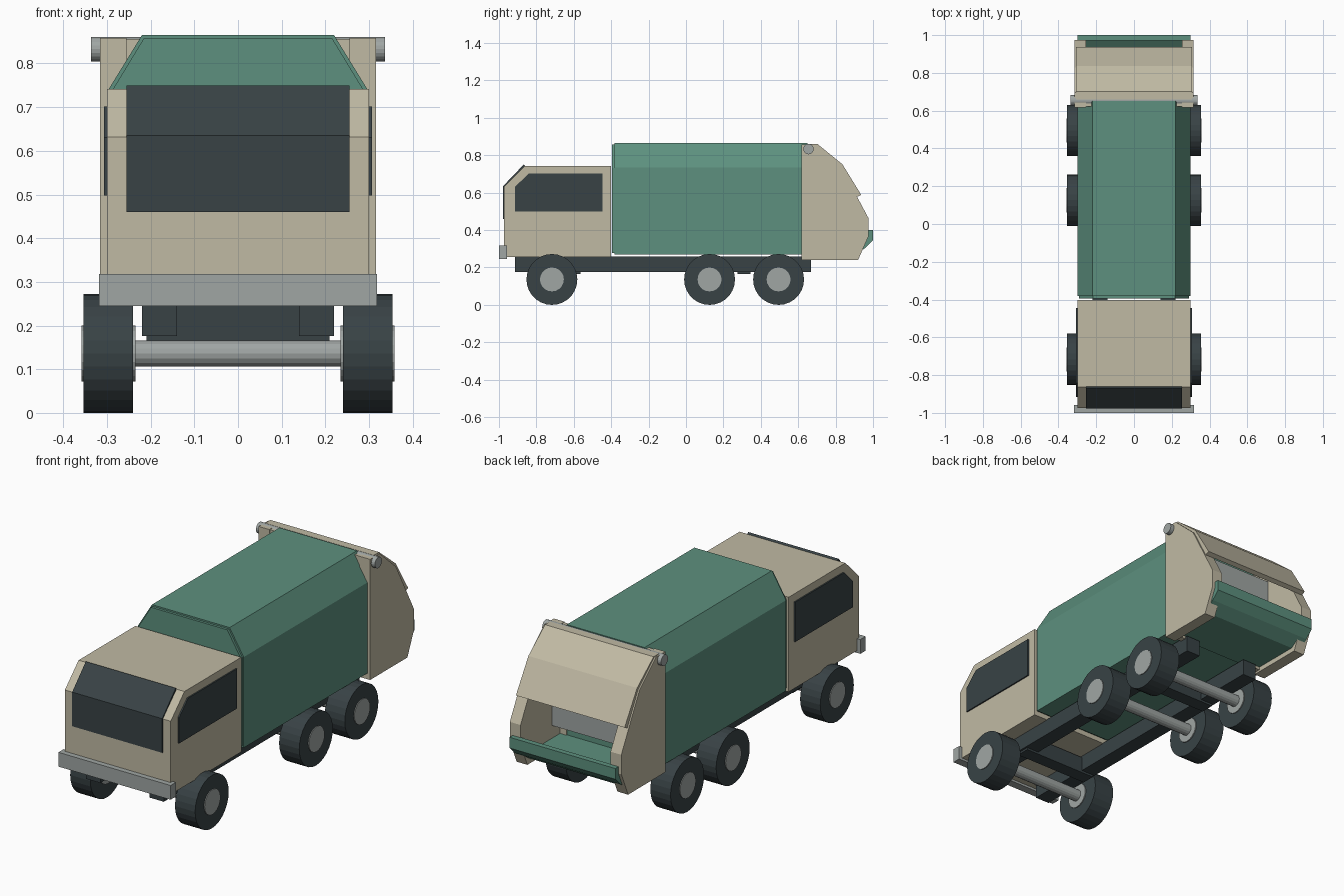
import bpy, bmesh, math
from mathutils import Matrix

if "Cube" in bpy.data.objects:
    bpy.data.objects.remove(bpy.data.objects["Cube"])


def material(name, rgb):
    m = bpy.data.materials.new(name)
    m.diffuse_color = (*rgb, 1)
    m.use_nodes = True
    m.node_tree.nodes["Principled BSDF"].inputs["Base Color"].default_value = m.diffuse_color
    return m


TAN = material("tan_paint", (0.53, 0.49, 0.37))
GREEN = material("green_paint", (0.11, 0.28, 0.21))
DARK = material("dark", (0.04, 0.055, 0.06))
GREY = material("grey_metal", (0.35, 0.38, 0.37))


def finish(name, bm, mat, mirror=False):
    bmesh.ops.recalc_face_normals(bm, faces=bm.faces[:])
    me = bpy.data.meshes.new(name)
    bm.to_mesh(me)
    bm.free()
    me.materials.append(mat)
    ob = bpy.data.objects.new(name, me)
    bpy.context.collection.objects.link(ob)
    if mirror:
        ob.modifiers.new("mirror", 'MIRROR')
    return ob


def extrude(name, pts, a, b, mat, axis='X', mirror=False):
    """Extrude a (y, z) outline along x, or an (x, z) outline along y."""
    bm = bmesh.new()
    co = (lambda p: (a, *p)) if axis == 'X' else (lambda p: (p[0], a, p[1]))
    face = bm.faces.new([bm.verts.new(co(p)) for p in pts])
    new = bmesh.ops.extrude_face_region(bm, geom=[face])["geom"]
    vec = (b - a, 0, 0) if axis == 'X' else (0, b - a, 0)
    bmesh.ops.translate(bm, vec=vec, verts=[v for v in new if isinstance(v, bmesh.types.BMVert)])
    return finish(name, bm, mat, mirror)


def box(name, x, y, z, mat, mirror=False):
    pts = [(y[0], z[0]), (y[1], z[0]), (y[1], z[1]), (y[0], z[1])]
    return extrude(name, pts, x[0], x[1], mat, mirror=mirror)


def rod(name, r, x0, x1, y, z, mat, sides=24, mirror=False):
    bm = bmesh.new()
    m = Matrix.Translation(((x0 + x1) / 2, y, z)) @ Matrix.Rotation(math.pi / 2, 4, 'Y')
    bmesh.ops.create_cone(bm, cap_ends=True, segments=sides, radius1=r, radius2=r,
                          depth=x1 - x0, matrix=m)
    return finish(name, bm, mat, mirror)


# Cab with bent windscreen, side windows and bumper
extrude("cab", [(-0.973, 0.257), (-0.973, 0.632), (-0.862, 0.742), (-0.402, 0.742),
                (-0.402, 0.257)], -0.3, 0.3, TAN)
extrude("windscreen", [(-0.978, 0.46), (-0.978, 0.635), (-0.868, 0.75), (-0.858, 0.74),
                       (-0.966, 0.63), (-0.966, 0.46)], -0.255, 0.255, DARK)
extrude("side_window", [(-0.915, 0.498), (-0.915, 0.63), (-0.842, 0.702), (-0.446, 0.702),
                        (-0.446, 0.498)], 0.295, 0.307, DARK, mirror=True)
box("bumper", (-0.318, 0.318), (-1.0, -0.957), (0.245, 0.318), GREY)


# Refuse body with slightly inset front panel
def section(d):
    half = [(0.3 - d, 0.27 + d), (0.3 - d, 0.735 - d * 0.4), (0.22 - d * 0.5, 0.865 - d)]
    return half + [(-x, z) for x, z in reversed(half)]


extrude("refuse_body", section(0), -0.382, 0.65, GREEN, axis='Y')
extrude("body_front_panel", section(0.008), -0.395, -0.38, GREEN, axis='Y')

# Tailgate: side plates, front posts, bent cover, hinge rod
extrude("tailgate_side", [(0.618, 0.24), (0.618, 0.858), (0.695, 0.858), (0.828, 0.74),
                          (0.975, 0.465), (0.975, 0.365), (0.92, 0.24)],
        0.255, 0.316, TAN, mirror=True)
box("tailgate_post", (0.22, 0.3), (0.622, 0.655), (0.25, 0.856), TAN, mirror=True)
extrude("tailgate_cover", [(0.66, 0.845), (0.66, 0.861), (0.702, 0.861), (0.836, 0.752),
                           (0.937, 0.588), (0.915, 0.578), (0.82, 0.735), (0.695, 0.845)],
        -0.308, 0.308, TAN)
rod("hinge_rod", 0.028, -0.337, 0.337, 0.655, 0.833, GREY, 20)

# Hopper tub with rear sill, and packer blade
extrude("hopper_tub", [(0.62, 0.265), (0.9, 0.265), (0.96, 0.305), (1.0, 0.345), (1.0, 0.4),
                       (0.972, 0.4), (0.972, 0.36), (0.89, 0.3), (0.62, 0.3)],
        -0.3, 0.3, GREEN)
extrude("packer_blade", [(0.7, 0.365), (0.72, 0.365), (0.72, 0.72), (0.7, 0.72)],
        -0.256, 0.256, GREY)

# Chassis rails and cross members
box("chassis_rail", (0.14, 0.22), (-0.915, 0.668), (0.176, 0.26), DARK, mirror=True)
for y in (-0.6, 0.31):
    box("cross_member", (-0.21, 0.21), (y - 0.035, y + 0.035), (0.165, 0.25), DARK)

# Axles with tyres and hubs
for y in (-0.717, 0.126, 0.495):
    rod("axle", 0.03, -0.24, 0.24, y, 0.136, GREY, 16)
    rod("tyre", 0.136, 0.24, 0.354, y, 0.136, DARK, 28, True)
    rod("hub", 0.064, 0.235, 0.358, y, 0.136, GREY, 20, True)
